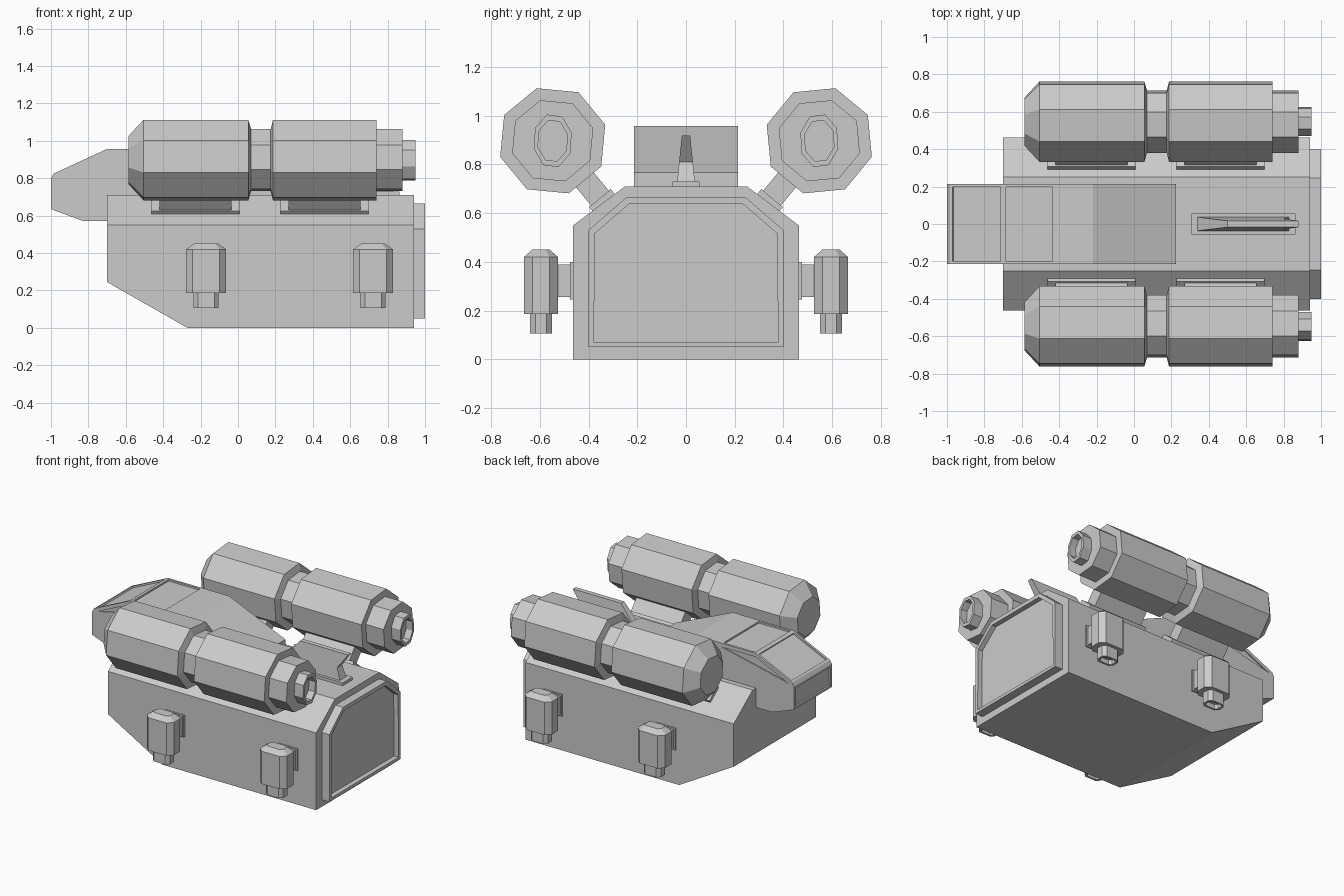
import bpy, bmesh, math
from mathutils import Vector

cube = bpy.data.objects.get("Cube")
if cube:
    bpy.data.objects.remove(cube, do_unlink=True)

GREY = (0.6, 0.6, 0.6, 1.0)
mat = bpy.data.materials.new("light_grey")
mat.use_nodes = True
mat.diffuse_color = GREY
mat.node_tree.nodes["Principled BSDF"].inputs["Base Color"].default_value = GREY


def finish(name, bm):
    bmesh.ops.recalc_face_normals(bm, faces=bm.faces)
    mesh = bpy.data.meshes.new(name)
    bm.to_mesh(mesh)
    bm.free()
    mesh.materials.append(mat)
    obj = bpy.data.objects.new(name, mesh)
    bpy.context.collection.objects.link(obj)
    return obj


def loft(rings):
    """Skin a list of equal-length rings and cap both ends."""
    bm = bmesh.new()
    rows = [[bm.verts.new(p) for p in ring] for ring in rings]
    n = len(rows[0])
    for a, b in zip(rows, rows[1:]):
        for i in range(n):
            j = (i + 1) % n
            bm.faces.new((a[i], a[j], b[j], b[i]))
    bm.faces.new(rows[0])
    bm.faces.new(rows[-1])
    bmesh.ops.recalc_face_normals(bm, faces=bm.faces)
    bm.normal_update()
    return bm


def block(x0, x1, y0, y1, z0, z1):
    return loft([[(x, y0, z0), (x, y1, z0), (x, y1, z1), (x, y0, z1)] for x in (x0, x1)])


def recess(bm, test, margin, depth):
    faces = [f for f in bm.faces if test(f)]
    bmesh.ops.inset_individual(bm, faces=faces, thickness=margin, depth=0)
    for f in faces:
        # straight-walled pocket
        normal = f.normal.copy()
        new = bmesh.ops.extrude_discrete_faces(bm, faces=[f])["faces"][0]
        bmesh.ops.translate(bm, verts=new.verts, vec=-normal * depth)


def arch(x, half, low, shoulder, top_half, top):
    side = [(half, low), (half, shoulder), (top_half, top)]
    return [(x, y, z) for y, z in side] + [(x, -y, z) for y, z in reversed(side)]


# Hull: chamfered section, with the lower nose cut away
bm = loft([arch(x, 0.463, 0, 0.55, 0.25, 0.71) for x in (-0.70, 0.94)])
cut = bmesh.ops.bisect_plane(bm, geom=bm.verts[:] + bm.edges[:] + bm.faces[:],
                             plane_co=(-0.27, 0, 0), plane_no=(-0.245, 0, -0.43),
                             clear_outer=True)
bmesh.ops.holes_fill(bm, edges=[e for e in bm.edges if e.is_boundary], sides=0)
finish("hull", bm)

# Rear door: frame with sunken panel
bm = loft([arch(x, 0.40, 0.05, 0.53, 0.245, 0.665) for x in (0.93, 1.0)])
recess(bm, lambda f: f.normal.x > 0.9, 0.03, 0.035)
finish("rear_door", bm)

# Cabin: side profile across the width, with sunken windows
profile = [(-1.0, 0.635), (-1.0, 0.80), (-0.985, 0.825), (-0.70, 0.957), (-0.42, 0.957),
           (-0.22, 0.957), (0.225, 0.766), (0.225, 0.69), (-0.60, 0.572), (-0.83, 0.572)]
bm = loft([[(x, y, z) for x, z in profile] for y in (-0.213, 0.213)])


def is_window(f):
    c = f.calc_center_median()
    windshield = f.normal.z > 0.8 and -0.9 < c.x < -0.8
    roof = f.normal.z > 0.9 and -0.6 < c.x < -0.5
    return windshield or roof or f.normal.x < -0.95


recess(bm, is_window, 0.022, 0.012)
cabin = finish("cabin", bm)

# Triangular side windows, cut into the cabin walls
side_window = [(-0.955, 0.812), (-0.70, 0.93), (-0.43, 0.93)]
for s in (-1, 1):
    cutter = finish("window_cutter", loft([[(x, s * y, z) for x, z in side_window]
                                           for y in (0.205, 0.25)]))
    cutter.hide_render = True
    mod = cabin.modifiers.new("side_window", "BOOLEAN")
    mod.operation = "DIFFERENCE"
    mod.solver = "EXACT"
    mod.object = cutter
    bpy.context.view_layer.objects.active = cabin
    bpy.ops.object.modifier_apply(modifier=mod.name)
    bpy.data.objects.remove(cutter, do_unlink=True)

# Tail fin: tapered blade on a base plate
finish("fin_base", block(0.307, 0.864, -0.056, 0.056, 0.70, 0.73))
fin = [(0.335, 0.725), (0.83, 0.725), (0.80, 0.81), (0.88, 0.918), (0.50, 0.918)]
finish("fin", loft([[(x, s * (0.037 - 0.104 * (z - 0.725)), z) for x, z in fin]
                    for s in (-1, 1)]))

# Engine pods: position along the length, radius, sideways squash
POD_Y, POD_Z = 0.547, 0.897
R, NECK = 0.2255, 0.174
pod_steps = [(-0.585, 0.135, 1), (-0.505, R, 1), (0.055, R, 1), (0.07, NECK, 1),
             (0.175, NECK, 1), (0.187, R, 1), (0.74, R, 1), (0.74, NECK, 1),
             (0.88, NECK, 1), (0.88, 0.113, 0.72), (0.95, 0.113, 0.72),
             (0.95, 0.088, 0.72), (0.90, 0.088, 0.72)]


def pod_ring(s, x, r, squash):
    angles = [math.radians(17 + 45 * k) for k in range(8)]
    return [(x, s * (-POD_Y + r * squash * math.cos(a)), POD_Z + r * math.sin(a))
            for a in angles]


def strut(s, x0, x1, near, far, width):
    """Box reaching from the pod axis down toward the hull chamfer."""
    a = math.radians(-50.5)
    out, side = Vector((0, math.cos(a), math.sin(a))), Vector((0, -math.sin(a), math.cos(a)))
    rings = []
    for x in (x0, x1):
        ring = []
        for d, w in ((near, -1), (far, -1), (far, 1), (near, 1)):
            p = Vector((x, -POD_Y, POD_Z)) + out * d + side * (w * width / 2)
            ring.append((p.x, s * p.y, p.z))
        rings.append(ring)
    return loft(rings)


def octagon(cx, cy, hx, hy, z, chamfer):
    c = min(hx, hy) * chamfer
    quarter = [(hx, hy - c), (hx - c, hy)]
    pts = quarter + [(-x, y) for x, y in reversed(quarter)]
    pts += [(-x, -y) for x, y in pts]
    return [(cx + x, cy + y, z) for x, y in pts]


for s, end in ((1, "front"), (-1, "back")):
    finish("pod_" + end, loft([pod_ring(s, *step) for step in pod_steps]))
    for i, x in enumerate((-0.2275, 0.4625)):
        tag = f"{end}_{i + 1}"
        finish("pod_strut_" + tag, strut(s, x - 0.193, x + 0.193, 0.19, 0.34, 0.095))
        finish("strut_base_" + tag, strut(s, x - 0.235, x + 0.235, 0.305, 0.345, 0.115))

    # Side thrusters: chamfered body, hollow nozzle and mount
    cy = -s * 0.595
    for i, x in enumerate((-0.17, 0.722)):
        tag = f"{end}_{i + 1}"
        steps = [(0.065, 0.036, 0.45), (0.107, 0.07, 0.42), (0.107, 0.07, 0.187),
                 (0.067, 0.046, 0.187), (0.067, 0.046, 0.107), (0.05, 0.032, 0.107),
                 (0.05, 0.032, 0.14)]
        finish("thruster_" + tag, loft([octagon(x, cy, hx, hy, z, 0.5) for hx, hy, z in steps]))
        y0, y1 = sorted((-s * 0.45, -s * 0.55))
        finish("thruster_mount_" + tag, block(x - 0.065, x + 0.065, y0, y1, 0.255, 0.39))
        y0, y1 = sorted((-s * 0.45, -s * 0.475))
        finish("mount_plate_" + tag, block(x - 0.075, x + 0.075, y0, y1, 0.245, 0.40))
